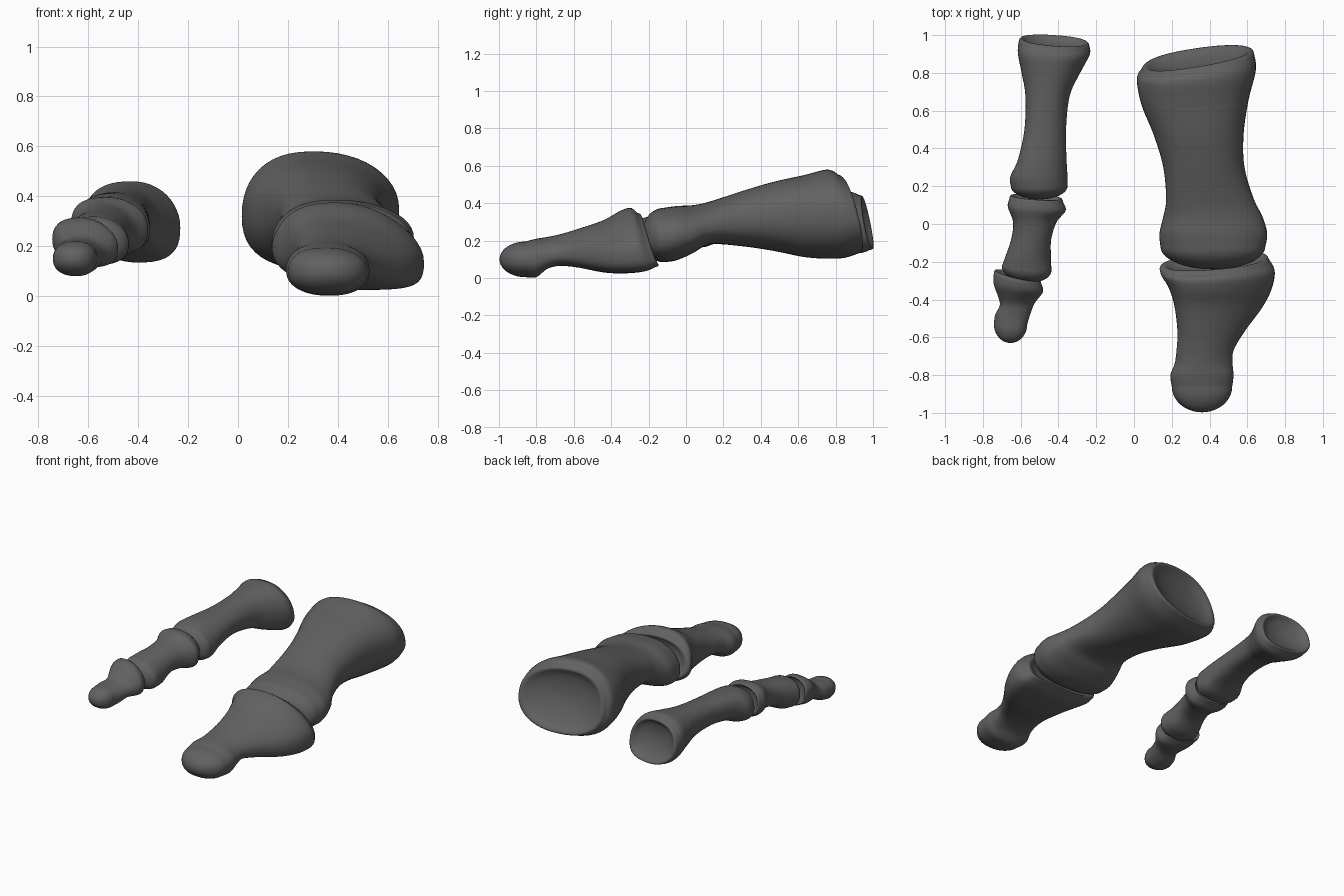
import bpy, bmesh, math

N = 48      # points around a bone
STEPS = 6   # interpolated rings between given sections

mat = bpy.data.materials.new("dark_grey")
mat.diffuse_color = (0.12, 0.12, 0.12, 1)


def spow(v, p):
    return math.copysign(abs(v) ** p, v)


def section(r):
    """Closed ring through left, right, top and bottom extremes, with tilted plane."""
    y, x0, x1, z0, z1, zl, zr, xt, xb, ty, tx = r
    cx, cz, rx, rz = (x0 + x1) / 2, (z0 + z1) / 2, (x1 - x0) / 2, (z1 - z0) / 2
    ring = []
    for i in range(N):
        a = 2 * math.pi * i / N
        c, s = spow(math.cos(a), 0.88), spow(math.sin(a), 0.88)
        wx, wz = math.sin(a) ** 2, math.cos(a) ** 2
        x = cx + rx * c + ((xt if s > 0 else xb) - cx) * wx
        z = cz + rz * s + ((zr if c > 0 else zl) - cz) * wz
        ring.append((x, y + ty * s + tx * c, z))
    return ring, (cx, y, (cz * 2 + zl + zr) / 4)


def spline(p, q, r, s, t):
    return [0.5 * (2 * b + (c - a) * t + (2 * a - 5 * b + 4 * c - d) * t * t
                   + (3 * b - a - 3 * c + d) * t ** 3) for a, b, c, d in zip(p, q, r, s)]


def shrunk(ring, mid, f, dy):
    return [(mid[0] + (x - mid[0]) * f, mid[1] + (y - mid[1]) * f + dy,
             mid[2] + (z - mid[2]) * f) for x, y, z in ring]


def bone(name, rows, head, cup):
    """Loft front to back: rounded head of given depth, hollow joint socket behind."""
    rows = [rows[0]] + rows + [rows[-1]]
    params = [spline(*rows[i:i + 4], k / STEPS) for i in range(len(rows) - 3) for k in range(STEPS)]
    params.append(rows[-1])
    body = [section(p) for p in params]
    rings = []
    # rounded front cap
    for k in range(9, 0, -1):
        a = k / 10 * math.pi / 2
        rings.append(shrunk(*body[0], math.cos(a), -head * math.sin(a)))
    rings += [b[0] for b in body]
    # rolled rim and shallow socket
    for f, d in ((.985, .010), (.95, .017), (.91, .018), (.86, .011), (.8, .001)):
        rings.append(shrunk(*body[-1], f, d))
    for f in (.7, .58, .44, .3, .14):
        rings.append(shrunk(*body[-1], f, -cup * (1 - f * f * 1.45)))

    bm = bmesh.new()
    vs = [[bm.verts.new(p) for p in ring] for ring in rings]
    for a, b in zip(vs, vs[1:]):
        for i in range(N):
            j = (i + 1) % N
            bm.faces.new((a[i], a[j], b[j], b[i]))
    for loop in (vs[0], vs[-1]):
        mid = bm.verts.new([sum(v.co[k] for v in loop) / N for k in range(3)])
        if loop is vs[0]:
            mid.co.y -= head * 0.012
        for i in range(N):
            bm.faces.new((loop[i], loop[(i + 1) % N], mid))
    bmesh.ops.recalc_face_normals(bm, faces=bm.faces)
    me = bpy.data.meshes.new(name)
    bm.to_mesh(me)
    bm.free()
    me.shade_smooth()
    me.materials.append(mat)
    ob = bpy.data.objects.new(name, me)
    bpy.context.collection.objects.link(ob)


# section columns: y, left x, right x, bottom z, top z, left z, right z, top x, bottom x, tilt by z, tilt by x
bone("big_toe_tip_bone", [
    [-.86, .20, .52, .005, .195, .10, .10, .35, .36, .00, .00],
    [-.80, .193, .527, .005, .21, .105, .105, .35, .37, .00, .00],
    [-.74, .215, .522, .05, .22, .12, .115, .35, .38, .00, .00],
    [-.67, .225, .527, .065, .235, .14, .13, .36, .38, .00, .00],
    [-.57, .23, .585, .055, .265, .15, .13, .37, .42, .00, .00],
    [-.44, .215, .68, .03, .31, .16, .125, .38, .47, .00, .00],
    [-.34, .185, .73, .025, .36, .17, .13, .38, .50, -.01, .00],
    [-.26, .145, .745, .035, .375, .18, .135, .39, .50, -.035, .01],
    [-.215, .135, .715, .06, .35, .19, .14, .40, .50, -.05, .02],
], .137, .03)

bone("big_toe_base_bone", [
    [-.12, .14, .695, .085, .375, .20, .22, .40, .42, .00, .00],
    [-.05, .135, .705, .095, .385, .21, .23, .39, .42, .00, .00],
    [.04, .155, .68, .135, .39, .24, .24, .39, .40, .00, .00],
    [.13, .17, .635, .18, .41, .29, .27, .38, .38, .00, .00],
    [.30, .155, .585, .17, .465, .32, .30, .36, .36, .00, .00],
    [.47, .105, .58, .145, .515, .33, .33, .33, .34, .00, .00],
    [.64, .04, .605, .11, .55, .33, .34, .31, .32, -.01, .01],
    [.79, .015, .645, .105, .58, .32, .34, .30, .32, -.035, .025],
    [.86, .04, .635, .13, .555, .32, .34, .30, .32, -.055, .045],
], .12, .04)

bone("small_toe_tip_bone", [
    [-.53, -.742, -.565, .08, .22, .15, .15, -.65, -.65, .00, .00],
    [-.48, -.735, -.55, .09, .225, .16, .155, -.65, -.64, .00, .00],
    [-.42, -.71, -.526, .115, .24, .18, .17, -.64, -.62, .00, .00],
    [-.34, -.742, -.482, .115, .30, .22, .19, -.63, -.60, -.01, -.02],
    [-.29, -.742, -.49, .13, .315, .23, .20, -.63, -.60, -.015, -.03],
], .10, .018)

bone("small_toe_middle_bone", [
    [-.235, -.70, -.437, .125, .32, .22, .21, -.58, -.57, .00, -.01],
    [-.17, -.68, -.44, .13, .335, .23, .215, -.57, -.56, .00, .00],
    [-.08, -.65, -.438, .175, .35, .26, .25, -.55, -.54, .00, .00],
    [.01, -.64, -.41, .18, .37, .28, .26, -.54, -.52, .00, .00],
    [.08, -.668, -.362, .165, .395, .29, .27, -.53, -.50, -.01, -.01],
    [.125, -.66, -.375, .18, .395, .29, .275, -.53, -.50, -.015, -.01],
], .075, .018)

bone("small_toe_base_bone", [
    [.20, -.652, -.352, .18, .40, .28, .27, -.51, -.49, .00, .00],
    [.25, -.655, -.352, .185, .41, .29, .275, -.51, -.48, .00, .00],
    [.34, -.615, -.357, .22, .415, .32, .30, -.50, -.47, .00, .00],
    [.50, -.58, -.36, .24, .42, .33, .32, -.48, -.46, .00, .00],
    [.68, -.575, -.34, .22, .435, .33, .31, -.46, -.44, .00, .00],
    [.80, -.595, -.285, .175, .45, .32, .29, -.44, -.41, .00, .00],
    [.90, -.615, -.235, .135, .46, .31, .275, -.43, -.40, -.02, -.005],
    [.953, -.61, -.235, .15, .445, .30, .27, -.43, -.40, -.03, -.015],
], .07, .035)
